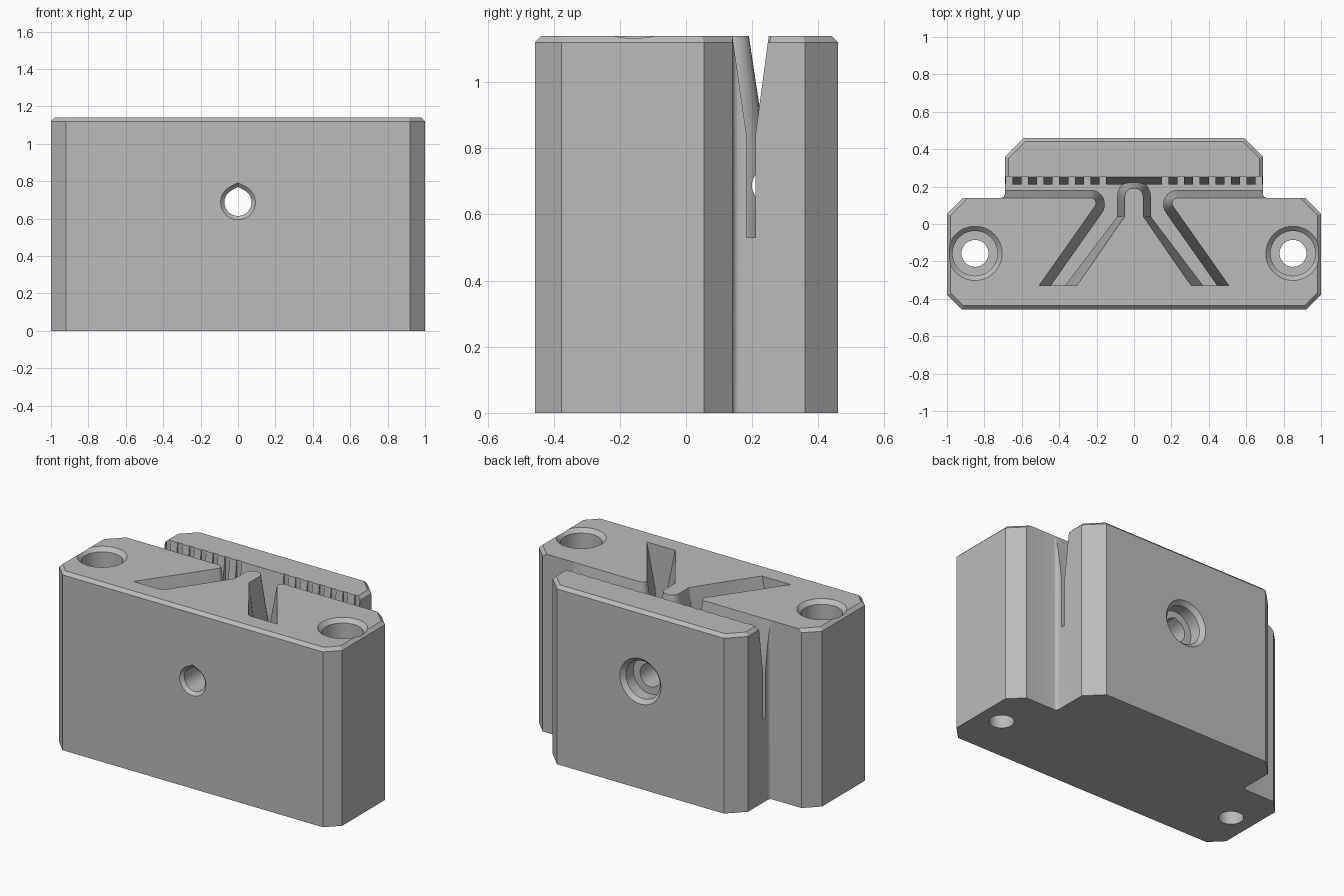
import bpy, bmesh, math
from mathutils import Vector

if "Cube" in bpy.data.objects:
    bpy.data.objects.remove(bpy.data.objects["Cube"])

grey = bpy.data.materials.new("plain grey")
grey.use_nodes = True
colour = (0.5, 0.5, 0.5, 1)
grey.diffuse_color = colour
grey.node_tree.nodes["Principled BSDF"].inputs["Base Color"].default_value = colour


def loft(name, rings):
    """Closed solid through rings that all have the same point count."""
    bm = bmesh.new()
    vs = [[bm.verts.new(p) for p in ring] for ring in rings]
    n = len(vs[0])
    for a, b in zip(vs, vs[1:]):
        for i in range(n):
            j = (i + 1) % n
            bm.faces.new((a[i], a[j], b[j], b[i]))
    bm.faces.new(vs[0][::-1])
    bm.faces.new(vs[-1])
    bm.normal_update()
    bmesh.ops.triangulate(bm, faces=bm.faces[:])
    if bm.calc_volume(signed=True) < 0:
        bmesh.ops.reverse_faces(bm, faces=bm.faces[:])
    bm.normal_update()
    me = bpy.data.meshes.new(name)
    bm.to_mesh(me)
    bm.free()
    me.materials.append(grey)
    ob = bpy.data.objects.new(name, me)
    bpy.context.scene.collection.objects.link(ob)
    return ob


def cut(target, cutter):
    """Subtract the cutter from the target and discard it."""
    mod = target.modifiers.new("cut", "BOOLEAN")
    mod.operation = "DIFFERENCE"
    mod.solver = "EXACT"
    mod.object = cutter
    bpy.context.view_layer.update()
    bpy.context.view_layer.objects.active = target
    bpy.ops.object.modifier_apply(modifier=mod.name)
    bpy.data.objects.remove(cutter)


def mirrored(half):
    """Complete a right-hand half outline across x = 0."""
    return list(half) + [(-x, y) for x, y in reversed(half)]


def level(points, z):
    return [(x, y, z) for x, y in points]


def rounded(p0, corner, p2, half_angle, steps=8):
    """Circular arc between two tangent points."""
    w = math.sin(half_angle)
    out = []
    for i in range(steps + 1):
        t = i / steps
        a, b, c = (1 - t) ** 2, 2 * w * t * (1 - t), t * t
        p = (Vector(p0) * a + Vector(corner) * b + Vector(p2) * c) / (a + b + c)
        out.append((p.x, p.y))
    return out


# Body: stepped outline with chamfered corners and top edges
fillet = rounded((0.71, 0.14), (0.69, 0.14), (0.69, 0.16), math.pi / 4, 4)
base = mirrored([(0.92, -0.457), (1, -0.377), (1, 0.055), (0.915, 0.14)] + fillet
                + [(0.69, 0.24), (0.69, 0.36), (0.59, 0.46)])
crown = mirrored([(0.912, -0.437), (0.98, -0.369), (0.98, 0.047), (0.887, 0.14)] + fillet
                 + [(0.67, 0.24), (0.67, 0.352), (0.582, 0.44)])
body = loft("clamp_body", [level(base, 0), level(base, 1.12), level(crown, 1.14)])

# Belt trough: straight slot at the back with two diagonal arms, flared at the top
FLOOR, FLARE, TOP, OVER = 0.53, 0.84, 1.14, 1.2
DIAG = Vector((0.31, -0.44)).normalized()
HALF = math.radians(27.5)


def trough(edge_y, foot_x, tangent, back_y):
    corner = Vector((foot_x + (edge_y + 0.33) * DIAG.x / DIAG.y, edge_y))
    bend = rounded(corner + DIAG * tangent, corner, corner + Vector((tangent, 0)), HALF)
    return mirrored([(foot_x, -0.33)] + bend + [(0.8, edge_y), (0.8, back_y)])


def island(foot_x, neck_x, tip_y):
    """Triangle with a rounded neck; the foot runs on past the trough."""
    shoulder = rounded((neck_x, tip_y - neck_x), (neck_x, tip_y), (0.01, tip_y), math.pi / 4, 6)
    slope = (foot_x - neck_x) / 0.37
    return mirrored([(foot_x + slope * 0.05, -0.38), (neck_x, 0.04)] + shoulder)


def flared(name, narrow, wide, floor, over):
    k = (over - FLARE) / (TOP - FLARE)
    upper = [tuple(Vector(a).lerp(Vector(b), k)) for a, b in zip(narrow, wide)]
    return loft(name, [level(narrow, floor), level(narrow, FLARE), level(upper, over)])


channel = flared("trough_cutter", trough(0.183, 0.445, 0.15, 0.21),
                 trough(0.14, 0.508, 0.055, 0.25), FLOOR, OVER)
core = flared("island_core", island(0.37, 0.09, 0.235), island(0.31, 0.05, 0.19),
              FLOOR - 0.1, OVER + 0.01)
cut(channel, core)
cut(body, channel)

# Tooth grooves along the back wall of the slot
for side in (-1, 1):
    for i in range(7):
        x = side * (0.668 - 0.0835 * i)
        square = [(x - 0.0175, 0.2), (x + 0.0175, 0.2), (x + 0.0175, 0.255), (x - 0.0175, 0.255)]
        cut(body, loft("groove_cutter", [level(square, FLOOR + 0.001), level(square, OVER)]))


def ring(radius, peak=0.0, steps=48):
    """Circle, with an optional pointed roof tangent at the given angle."""
    pts = []
    for i in range(steps):
        a = 2 * math.pi * i / steps
        d = abs((a + math.pi) % (2 * math.pi) - math.pi)
        r = radius / math.cos(peak - d) if d < peak else radius
        pts.append((r * math.sin(a), r * math.cos(a)))
    return pts


# Vertical screw holes, counterbored and countersunk at the top
for side in (-1, 1):
    steps = [(-0.1, 0.072), (0.89, 0.072), (0.89, 0.12), (1.115, 0.12), (1.165, 0.17)]
    cut(body, loft("screw_cutter", [[(side * 0.85 + x, y - 0.157, z) for x, y in ring(r)]
                                    for z, r in steps]))

# Horizontal bolt hole with a pointed roof and a round recess at the back
roof = math.radians(27)
steps = [(-0.477, 0.113, roof), (-0.437, 0.073, roof), (0.36, 0.073, roof),
         (0.36, 0.12, 0), (0.435, 0.12, 0), (0.485, 0.17, 0)]
cut(body, loft("bolt_cutter", [[(x, y, z + 0.687) for x, z in ring(r, p)] for y, r, p in steps]))

# Smooth the round walls, keep the edges crisp
bpy.ops.object.select_all(action="DESELECT")
body.select_set(True)
bpy.context.view_layer.objects.active = body
bpy.ops.object.shade_smooth_by_angle(angle=math.radians(25))
